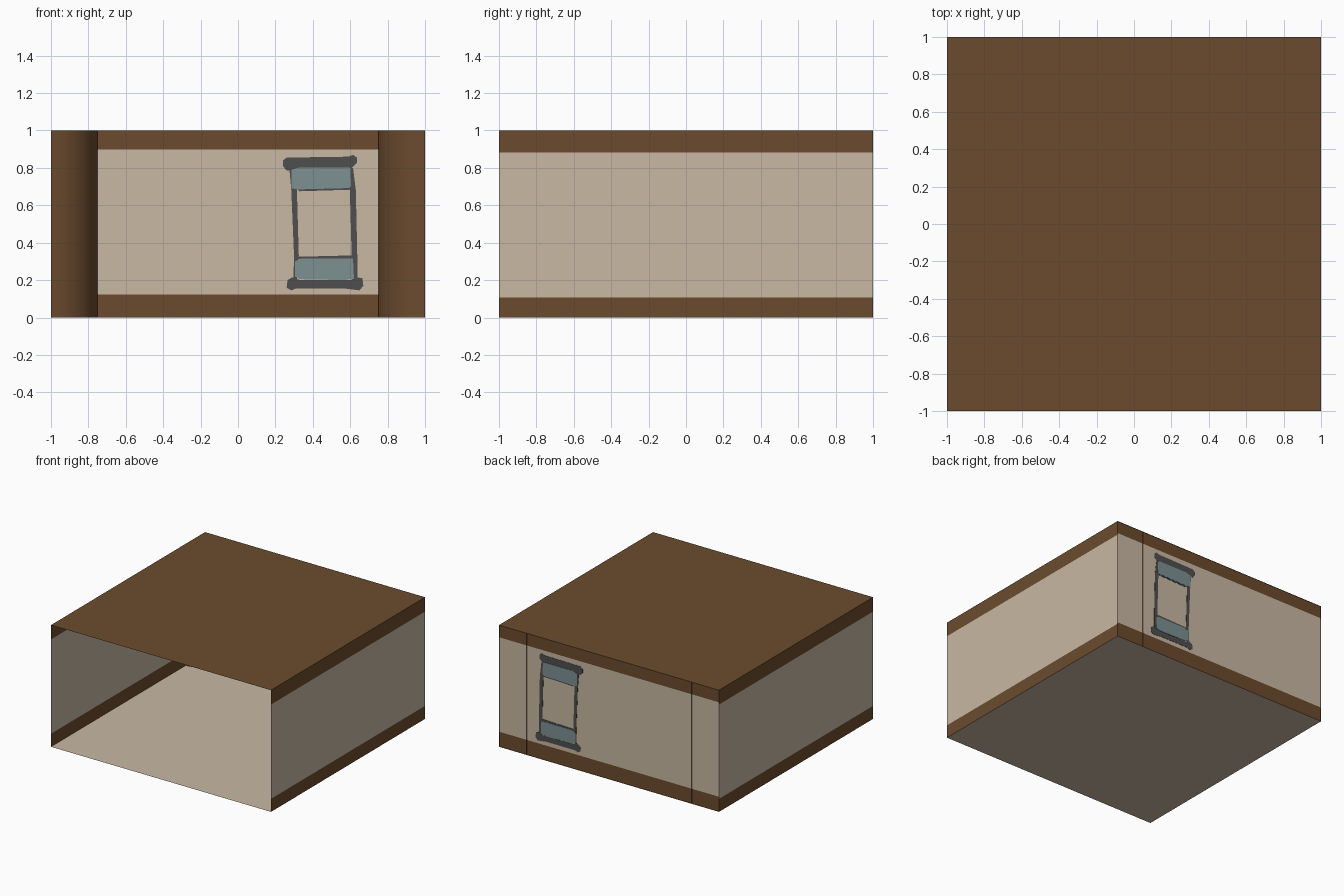
import bpy, bmesh, math

if "Cube" in bpy.data.objects:
    bpy.data.objects.remove(bpy.data.objects["Cube"])


def srgb(r, g, b):
    lin = lambda c: c / 12.92 if c <= 0.04045 else ((c + 0.055) / 1.055) ** 2.4
    return tuple(lin(v / 255) for v in (r, g, b)) + (1,)


def material(name, rgb):
    m = bpy.data.materials.new(name)
    m.diffuse_color = srgb(*rgb)
    m.use_nodes = True
    m.node_tree.nodes["Principled BSDF"].inputs["Base Color"].default_value = m.diffuse_color
    return m


plaster = material("plaster_beige", (200, 184, 163))
wood = material("wood_brown", (107, 75, 46))
iron = material("frame_grey", (79, 79, 79))
glass = material("curtain_teal", (125, 144, 145))


def finish(name, bm, mats):
    me = bpy.data.meshes.new(name)
    bm.to_mesh(me)
    bm.free()
    for m in mats:
        me.materials.append(m)
    ob = bpy.data.objects.new(name, me)
    bpy.context.collection.objects.link(ob)
    return ob


def strip(name, path, heights, mats, smooth=False):
    """Sheet following a plan path, split at heights; outer bands use mats[1]."""
    bm = bmesh.new()
    rows = [[bm.verts.new((x, y, z)) for x, y in path] for z in heights]
    for k in range(len(rows) - 1):
        for i in range(len(path) - 1):
            f = bm.faces.new((rows[k][i], rows[k][i + 1], rows[k + 1][i + 1], rows[k + 1][i]))
            f.material_index = 1 if len(mats) > 1 and k != 1 else 0
            f.smooth = smooth
    return finish(name, bm, mats)


def slab(name, z, mat, up):
    bm = bmesh.new()
    pts = [(-1, -1), (1, -1), (1, 1), (-1, 1)]
    f = bm.faces.new([bm.verts.new((x, y, z)) for x, y in pts])
    if not up:
        f.normal_flip()
    return finish(name, bm, [mat])


WALL_Y = 0.996


def plate(name, outline, half, mat):
    """Thin plate through the back wall, showing on both sides."""
    bm = bmesh.new()
    f = bm.faces.new([bm.verts.new((x, WALL_Y - half, z)) for x, z in outline])
    new = bmesh.ops.extrude_face_region(bm, geom=[f])["geom"]
    verts = [v for v in new if isinstance(v, bmesh.types.BMVert)]
    bmesh.ops.translate(bm, verts=verts, vec=(0, 2 * half, 0))
    bmesh.ops.recalc_face_normals(bm, faces=bm.faces)
    return finish(name, bm, [mat])


# roof and floor sheets
slab("roof", 1.0, wood, True)
slab("floor", 0.0, plaster, False)

# three walls with timber bands; the front is open
strip("right_wall", [(1, -1), (1, 1)], (0, 0.107, 0.882, 1), [plaster, wood])
strip("left_wall", [(-1, 1), (-1, -1)], (0, 0.107, 0.882, 1), [plaster, wood])
strip("back_wall", [(1, WALL_Y), (-1, WALL_Y)], (0, 0.122, 0.898, 1), [plaster, wood])

# rounded posts in the two inner back corners
for side, name in ((-1, "left_corner_post"), (1, "right_corner_post")):
    arc = [(side * (1 - 0.25 * math.sin(a)), 1 - 0.25 * math.cos(a))
           for a in (math.pi / 2 * i / 16 for i in range(17))]
    if side > 0:
        arc.reverse()
    strip(name, arc, (0, 1), [wood], smooth=True)

# window frame, slightly crooked
frame = {
    "window_top_bar": [(.24, .84), (.26, .855), (.59, .86), (.615, .87), (.635, .855), (.635, .825),
                       (.61, .80), (.42, .80), (.29, .79), (.26, .785), (.24, .81)],
    "window_bottom_bar": [(.265, .20), (.29, .215), (.33, .20), (.60, .20), (.635, .215), (.665, .21),
                          (.67, .17), (.65, .145), (.57, .155), (.31, .155), (.285, .145), (.26, .16)],
    "window_left_post": [(.275, .79), (.30, .79), (.315, .68), (.325, .33), (.315, .20),
                         (.295, .20), (.30, .32), (.285, .68)],
    "window_right_post": [(.60, .80), (.615, .80), (.63, .68), (.638, .32), (.638, .20),
                          (.615, .20), (.608, .32), (.598, .68)],
    "window_upper_rail": [(.31, .695), (.61, .695), (.595, .683), (.33, .675)],
    "window_lower_rail": [(.31, .312), (.62, .312), (.605, .332), (.325, .325)],
}
for name, outline in frame.items():
    plate(name, outline, 0.002, iron)

# coloured panels at the top and bottom of the window
plate("upper_panel", [(.285, .79), (.33, .803), (.60, .803), (.605, .70), (.59, .692),
                      (.33, .685), (.285, .69)], 0.004, glass)
plate("lower_panel", [(.305, .30), (.34, .315), (.615, .315), (.62, .21), (.57, .20),
                      (.33, .205), (.305, .22)], 0.004, glass)
